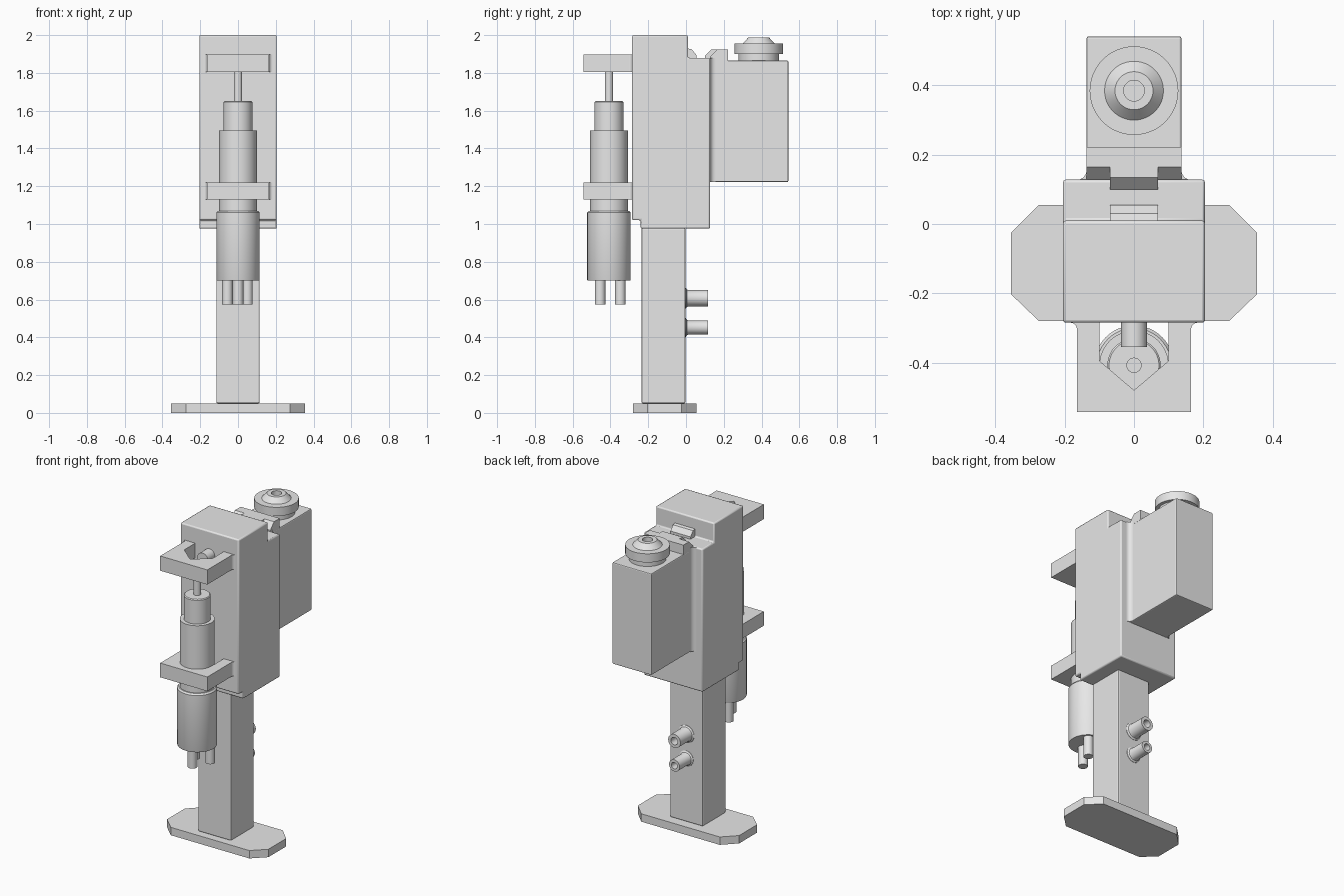
import bpy, bmesh, math
from mathutils import Matrix, Vector

if "Cube" in bpy.data.objects:
    bpy.data.objects.remove(bpy.data.objects["Cube"])

grey = bpy.data.materials.new("plain grey")
grey.diffuse_color = (0.8, 0.8, 0.8, 1)
grey.use_nodes = True
grey.node_tree.nodes["Principled BSDF"].inputs["Base Color"].default_value = grey.diffuse_color


def finish(name, bm, bevel=0.0, smooth=False):
    bmesh.ops.recalc_face_normals(bm, faces=bm.faces)
    me = bpy.data.meshes.new(name)
    bm.to_mesh(me)
    bm.free()
    me.materials.append(grey)
    ob = bpy.data.objects.new(name, me)
    bpy.context.collection.objects.link(ob)
    if bevel:
        m = ob.modifiers.new("soft edges", 'BEVEL')
        m.width, m.segments, m.limit_method = bevel, 2, 'ANGLE'
        m.angle_limit = math.radians(50)
    if smooth:
        bpy.ops.object.select_all(action='DESELECT')
        ob.select_set(True)
        bpy.context.view_layer.objects.active = ob
        bpy.ops.object.shade_smooth_by_angle(angle=math.radians(30))
    return ob


def prism(name, pts, lo, hi, axis='Z', bevel=0.0, smooth=False):
    """Extrude an outline: (x, y) along Z or (y, z) along X."""
    bm = bmesh.new()
    put = (lambda a, b: (a, b, lo)) if axis == 'Z' else (lambda a, b: (lo, a, b))
    face = bm.faces.new([bm.verts.new(put(a, b)) for a, b in pts])
    ext = bmesh.ops.extrude_face_region(bm, geom=[face])
    step = Vector((0, 0, hi - lo)) if axis == 'Z' else Vector((hi - lo, 0, 0))
    bmesh.ops.translate(bm, vec=step, verts=[v for v in ext['geom'] if isinstance(v, bmesh.types.BMVert)])
    return finish(name, bm, bevel, smooth)


def box(name, x0, x1, y0, y1, z0, z1, bevel=0.0):
    return prism(name, [(x0, y0), (x1, y0), (x1, y1), (x0, y1)], z0, z1, bevel=bevel)


def lathe(name, profile, origin, along='Z', sides=48):
    """Turn a closed (radius, height) profile whose ends lie on the axis."""
    bm = bmesh.new()
    vs = [bm.verts.new((r, 0, h)) for r, h in profile]
    edges = [bm.edges.new(p) for p in zip(vs, vs[1:])]
    bmesh.ops.spin(bm, geom=vs + edges, cent=(0, 0, 0), axis=(0, 0, 1),
                   angle=2 * math.pi, steps=sides)
    bmesh.ops.remove_doubles(bm, verts=bm.verts, dist=1e-5)
    turn = {'Z': 0, 'Y': -math.pi / 2, '-Y': math.pi / 2}[along]
    bm.transform(Matrix.Translation(origin) @ Matrix.Rotation(turn, 4, 'X'))
    return finish(name, bm, smooth=True)


def fillet(name, x, y, r, side, dy, z0, z1):
    """Concave corner strip hugging the corner (x, y)."""
    arc = [(x + side * r * (1 - math.sin(t)), y + dy * r * (1 - math.cos(t)))
           for t in [i * math.pi / 12 for i in range(7)]]
    prism(name, [(x, y)] + arc, z0, z1, smooth=True)


# Foot plate with cut corners, and the column
prism("foot_plate", [(-.275, -.28), (.275, -.28), (.355, -.203), (.355, -.025), (.275, .055),
                     (-.275, .055), (-.355, -.025), (-.355, -.203)], 0, .05)
box("column", -.115, .115, -.235, -.003, .05, .98, bevel=.008)

# Main housing: side outline with front underside step and lower rear top
prism("housing", [(-.285, 1.02), (-.24, 1.02), (-.24, .975), (.128, .975), (.128, 1.88),
                  (.01, 1.88), (.01, 2), (-.285, 2)], -.205, .205, 'X', bevel=.008, smooth=True)

# Catch pieces between housing and rear box
prism("catch_block", [(.005, 1.87), (.005, 1.93), (.03, 1.925), (.055, 1.895), (.055, 1.87)],
      -.07, .07, 'X')
prism("catch_tongue", [(.10, 1.87), (.10, 1.89), (.135, 1.925), (.17, 1.925), (.17, 1.87)],
      -.07, .07, 'X')
prism("rear_ridge", [(.128, 1.86), (.128, 1.885), (.165, 1.925), (.222, 1.925), (.222, 1.86)],
      -.137, .137, 'X')

# Rear box with round blends into the housing
box("rear_box", -.137, .137, .12, .542, 1.222, 1.865, bevel=.006)
for s in (-1, 1):
    fillet("rear_blend", s * .137, .128, .027, s, 1, 1.222, 1.88)

# Knob on the rear box
lathe("knob", [(0, 1.86), (.107, 1.86), (.107, 1.90), (.128, 1.90), (.128, 1.955), (.085, 1.955),
               (.055, 1.987), (.03, 1.987), (.03, 1.96), (0, 1.96)], (0, .385, 0))

# Two brackets with a pointed notch
notched = [(-.165, -.28), (-.165, -.543), (.165, -.543), (.165, -.28),
           (.1, -.28), (.1, -.395), (0, -.48), (-.1, -.395), (-.1, -.28)]
for name, z0, z1 in (("upper_bracket", 1.805, 1.898), ("middle_bracket", 1.13, 1.22)):
    prism(name, notched, z0, z1)
    for s in (-1, 1):
        fillet(name + "_blend", s * .165, -.285, .018, s, -1, z0, z1)

# Short peg in the upper bracket
lathe("peg", [(0, 0), (.037, 0), (.037, .075), (0, .075)], (0, -.28, 1.852), '-Y', 32)

# Plunger cylinder and its rod
lathe("cylinder", [(0, .70), (.113, .70), (.115, .705), (.115, 1.06), (.107, 1.07), (.1, 1.07),
                   (.1, 1.495), (.077, 1.495), (.077, 1.645), (.072, 1.65), (.022, 1.65),
                   (.022, 1.825), (0, 1.825)], (0, -.408, 0))

# Three pins under the cylinder
for x, y in ((0, -.455), (-.056, -.348), (.05, -.348)):
    lathe("pin", [(0, .575), (.028, .575), (.028, .71), (0, .71)], (x, y, 0), sides=24)

# Hollow rear nozzles with flared roots
for z, r in ((.607, .043), (.452, .037)):
    lathe("nozzle", [(0, -.01), (r + .014, -.01), (r + .012, .003), (r + .003, .009), (r, .018),
                     (r, .121), (r * .55, .121), (r * .55, .06), (0, .06)], (0, -.004, z), 'Y', 32)
